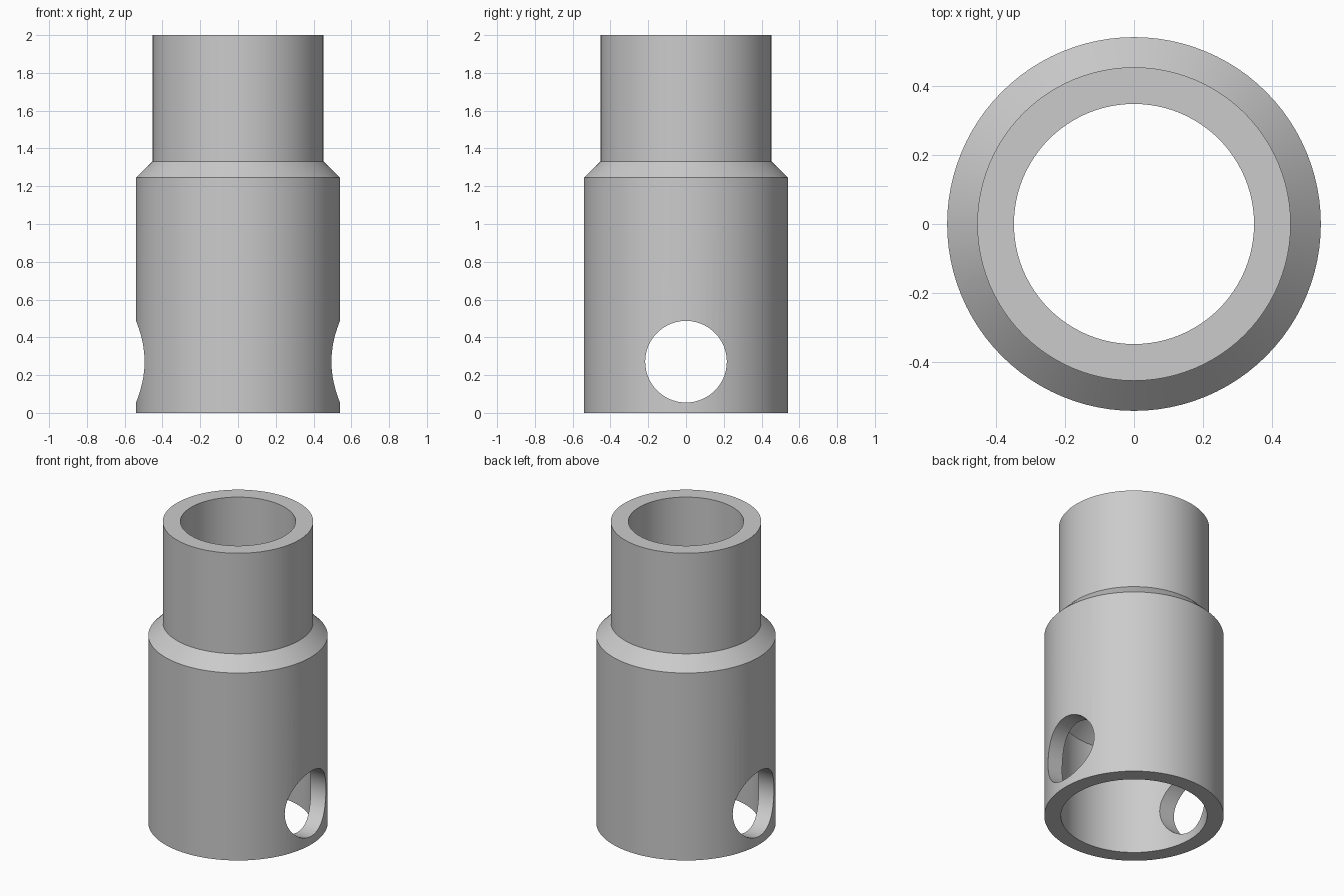
import bpy
import bmesh
import math
from mathutils import Matrix

SEGMENTS = 96

default = bpy.data.objects.get("Cube")
if default:
    bpy.data.objects.remove(default, do_unlink=True)

# Single plain grey finish
grey = bpy.data.materials.new("plain_grey")
grey.use_nodes = True
colour = (0.6, 0.6, 0.6, 1.0)
grey.diffuse_color = colour
grey.node_tree.nodes["Principled BSDF"].inputs["Base Color"].default_value = colour


def add_object(name, bm):
    bmesh.ops.recalc_face_normals(bm, faces=bm.faces)
    mesh = bpy.data.meshes.new(name)
    bm.to_mesh(mesh)
    bm.free()
    mesh.materials.append(grey)
    obj = bpy.data.objects.new(name, mesh)
    bpy.context.collection.objects.link(obj)
    return obj


def lathe(name, profile):
    """Revolve a closed (radius, height) outline about the z axis."""
    bm = bmesh.new()
    verts = [bm.verts.new((r, 0, z)) for r, z in profile]
    edges = [bm.edges.new((v, verts[i - 1])) for i, v in enumerate(verts)]
    bmesh.ops.spin(bm, geom=verts + edges, cent=(0, 0, 0), axis=(0, 0, 1),
                   angle=math.tau, steps=SEGMENTS)
    bmesh.ops.remove_doubles(bm, verts=bm.verts, dist=1e-4)
    return add_object(name, bm)


# Stepped tube: wide socket, bevelled shoulder, narrow neck, coned bore
sleeve = lathe("stepped_sleeve", [
    (0.44, 0), (0.54, 0), (0.54, 1.245), (0.453, 1.332), (0.453, 2),
    (0.347, 2), (0.347, 0.793), (0.44, 0.70),
])

# Cross hole through both side walls
bm = bmesh.new()
bmesh.ops.create_cone(
    bm, cap_ends=True, segments=SEGMENTS, radius1=0.216, radius2=0.216, depth=1.6,
    matrix=Matrix.Translation((0, 0, 0.271)) @ Matrix.Rotation(math.pi / 2, 4, "Y"))
cutter = add_object("cross_hole_cutter", bm)
cutter.hide_render = True

cut = sleeve.modifiers.new("cross_hole", "BOOLEAN")
cut.operation = "DIFFERENCE"
cut.solver = "EXACT"
cut.object = cutter

bpy.ops.object.select_all(action="DESELECT")
sleeve.select_set(True)
bpy.context.view_layer.objects.active = sleeve
bpy.ops.object.modifier_apply(modifier=cut.name)
bpy.data.objects.remove(cutter, do_unlink=True)
bpy.ops.object.shade_smooth_by_angle(angle=math.radians(30))
